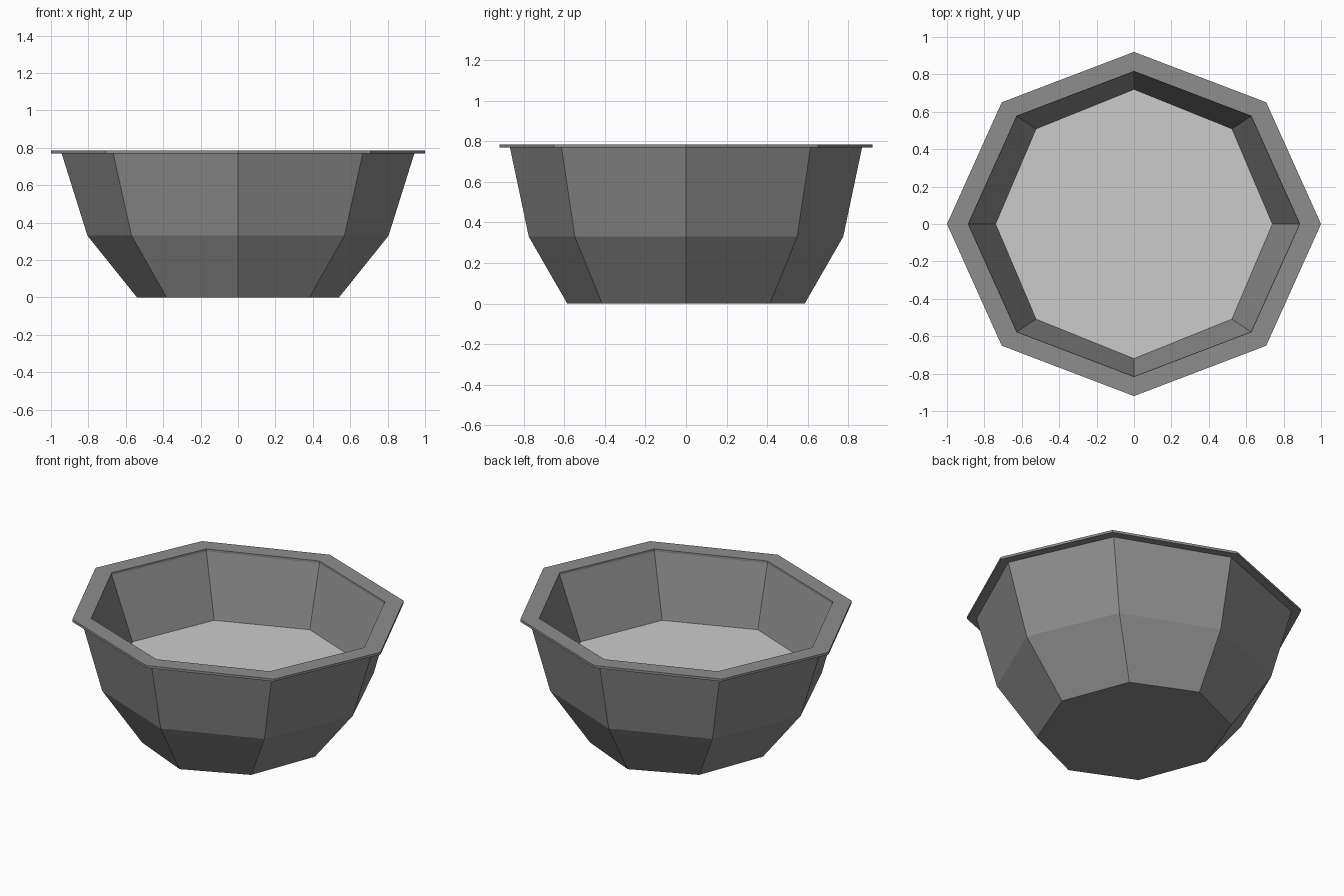
import bpy, bmesh
from math import sin, cos, pi

if "Cube" in bpy.data.objects:
    bpy.data.objects.remove(bpy.data.objects["Cube"])

SIDES = 8


def material(name, value):
    m = bpy.data.materials.new(name)
    m.diffuse_color = (value, value, value, 1)
    m.use_nodes = True
    m.node_tree.nodes["Principled BSDF"].inputs["Base Color"].default_value = m.diffuse_color
    return m


def loft(name, rings, mat=None, cap_start=False, cap_end=False, closed=False):
    """Loft octagonal rings given as (x radius, y radius, z)."""
    bm = bmesh.new()
    loops = [[bm.verts.new((rx * cos(2 * pi * i / SIDES), ry * sin(2 * pi * i / SIDES), z))
              for i in range(SIDES)] for rx, ry, z in rings]
    pairs = list(zip(loops, loops[1:]))
    if closed:
        pairs.append((loops[-1], loops[0]))
    for a, b in pairs:
        for i in range(SIDES):
            j = (i + 1) % SIDES
            bm.faces.new((a[i], a[j], b[j], b[i]))
    if cap_start:
        bm.faces.new(loops[0][::-1])
    if cap_end:
        bm.faces.new(loops[-1])
    bmesh.ops.recalc_face_normals(bm, faces=bm.faces[:])
    mesh = bpy.data.meshes.new(name)
    bm.to_mesh(mesh)
    bm.free()
    ob = bpy.data.objects.new(name, mesh)
    bpy.context.collection.objects.link(ob)
    if mat:
        mesh.materials.append(mat)
    return ob


dark = material("dark_grey", 0.27)

# Bowl: outer wall up, then inner wall down to the floor
loft("bowl", [(0.54, 0.585, 0.0), (0.805, 0.775, 0.33), (0.943, 0.868, 0.77),
              (0.886, 0.816, 0.77), (0.738, 0.718, 0.38)],
     dark, cap_start=True, cap_end=True)

# Flat overhanging rim
loft("rim", [(1.0, 0.92, 0.77), (1.0, 0.92, 0.785),
             (0.886, 0.816, 0.785), (0.886, 0.816, 0.77)], dark, closed=True)

# Pale filling inside the bowl
loft("filling", [(0.738, 0.718, 0.38), (0.74, 0.72, 0.386)], cap_start=True, cap_end=True)
